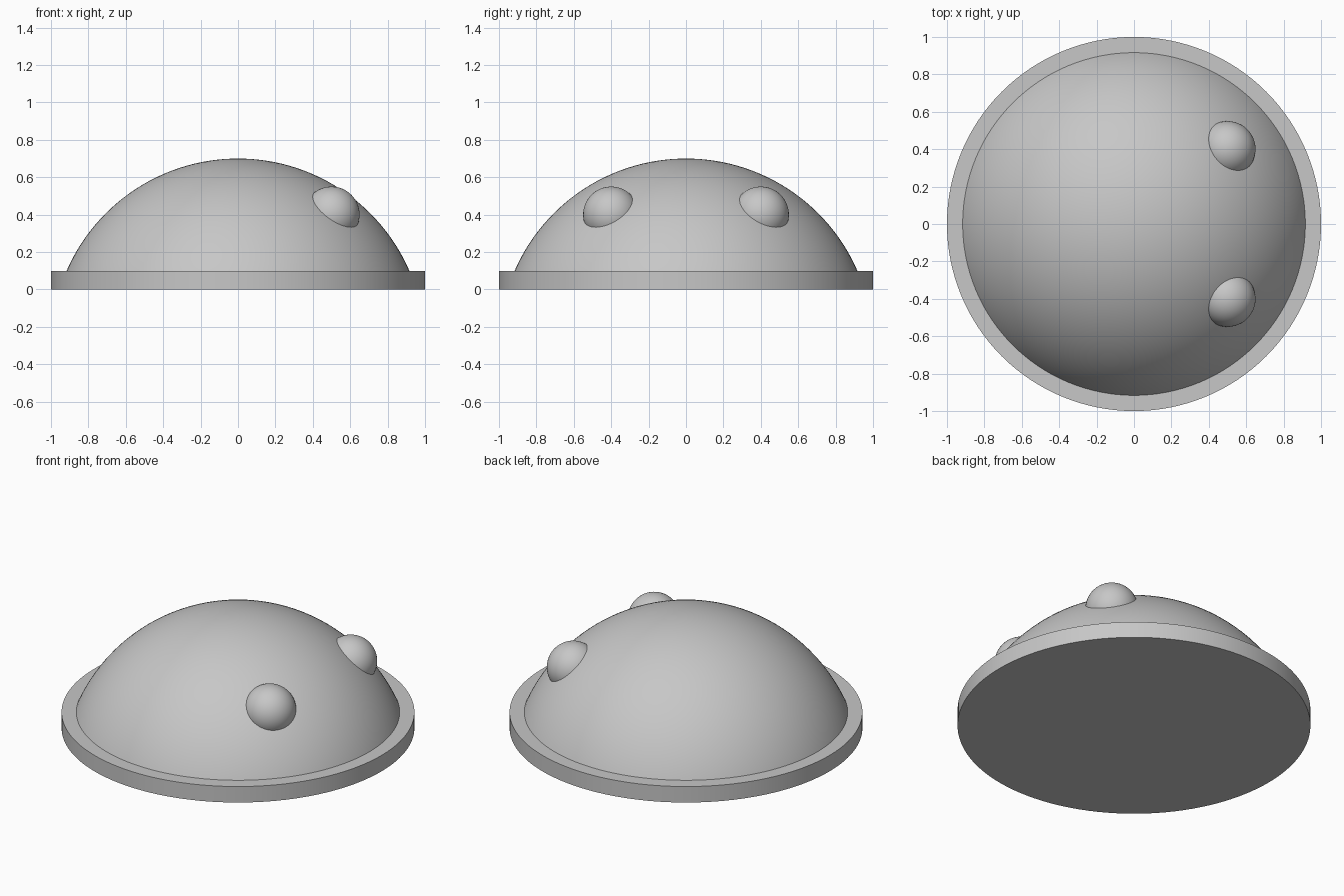
import bpy
import bmesh
import math
from mathutils import Vector

if "Cube" in bpy.data.objects:
    bpy.data.objects.remove(bpy.data.objects["Cube"], do_unlink=True)

# Single plain grey
grey = bpy.data.materials.new("light_grey")
grey.use_nodes = True
colour = (0.57, 0.57, 0.57, 1)
grey.diffuse_color = colour
grey.node_tree.nodes["Principled BSDF"].inputs["Base Color"].default_value = colour


def finish(name, bm, angle=40):
    """Turn a bmesh into a shaded, coloured object."""
    mesh = bpy.data.meshes.new(name)
    bmesh.ops.recalc_face_normals(bm, faces=bm.faces)
    bm.to_mesh(mesh)
    bm.free()
    mesh.materials.append(grey)
    obj = bpy.data.objects.new(name, mesh)
    bpy.context.collection.objects.link(obj)
    bpy.ops.object.select_all(action="DESELECT")
    obj.select_set(True)
    bpy.context.view_layer.objects.active = obj
    bpy.ops.object.shade_smooth_by_angle(angle=math.radians(angle))
    return obj


RIM_HEIGHT = 0.1
DOME_CENTRE = Vector((0, 0, -0.3))

# Flat round base with a projecting rim
bm = bmesh.new()
bmesh.ops.create_cone(bm, cap_ends=True, segments=128, radius1=1, radius2=1, depth=RIM_HEIGHT)
bmesh.ops.translate(bm, verts=bm.verts, vec=(0, 0, RIM_HEIGHT / 2))
finish("base_disc", bm)

# Shallow dome: the upper part of a unit sphere, cut just inside the base
bm = bmesh.new()
bmesh.ops.create_uvsphere(bm, u_segments=128, v_segments=80, radius=1)
bmesh.ops.translate(bm, verts=bm.verts, vec=DOME_CENTRE)
cut = bmesh.ops.bisect_plane(
    bm, geom=bm.verts[:] + bm.edges[:] + bm.faces[:],
    plane_co=(0, 0, RIM_HEIGHT - 0.02), plane_no=(0, 0, 1), clear_inner=True)
bmesh.ops.holes_fill(bm, edges=[e for e in cut["geom_cut"] if isinstance(e, bmesh.types.BMEdge)])
finish("dome", bm)

# Two round studs half sunk into one side of the dome
for name, side in (("front_stud", -1), ("rear_stud", 1)):
    bm = bmesh.new()
    bmesh.ops.create_uvsphere(bm, u_segments=48, v_segments=32, radius=0.15)
    bmesh.ops.translate(bm, verts=bm.verts, vec=(0.5, side * 0.4, 0.4))
    finish(name, bm)
